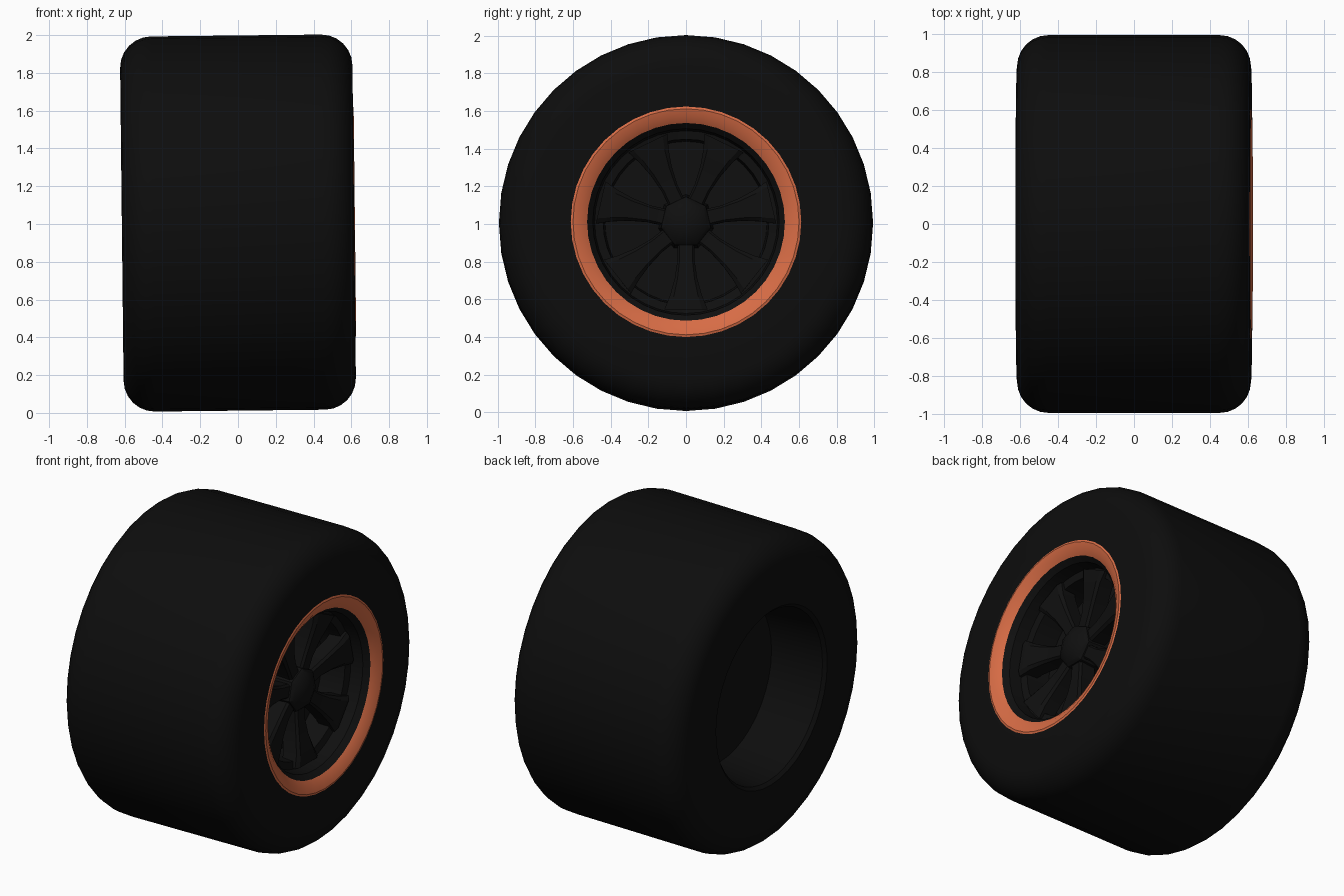
import bpy, bmesh, math
from mathutils import Matrix

if "Cube" in bpy.data.objects:
    bpy.data.objects.remove(bpy.data.objects["Cube"])

CENTRE_Z = 1.005
# slight camber: the top of the wheel leans to -x
PLACE = Matrix.Translation((0, 0, CENTRE_Z)) @ Matrix.Rotation(-0.011, 4, 'Y')


def material(name, colour):
    m = bpy.data.materials.new(name)
    m.diffuse_color = (*colour, 1)
    m.use_nodes = True
    m.node_tree.nodes["Principled BSDF"].inputs["Base Color"].default_value = m.diffuse_color
    return m


RUBBER = material("rubber_black", (0.004, 0.004, 0.004))
METAL = material("rim_black", (0.005, 0.005, 0.005))
ORANGE = material("ring_orange", (0.68, 0.15, 0.06))


def finish(name, bm, mat, angle=35):
    bmesh.ops.remove_doubles(bm, verts=bm.verts, dist=1e-5)
    bmesh.ops.recalc_face_normals(bm, faces=bm.faces)
    me = bpy.data.meshes.new(name)
    bm.to_mesh(me)
    bm.free()
    me.materials.append(mat)
    ob = bpy.data.objects.new(name, me)
    bpy.context.collection.objects.link(ob)
    ob.matrix_world = PLACE
    bpy.ops.object.select_all(action='DESELECT')
    ob.select_set(True)
    bpy.context.view_layer.objects.active = ob
    bpy.ops.object.shade_smooth_by_angle(angle=math.radians(angle))
    return ob


def lathe(name, profile, mat, n=40, closed=False):
    """Spin (x, radius) points around the x axis."""
    bm = bmesh.new()
    rings = []
    for i in range(n):
        a = 2 * math.pi * i / n
        rings.append([bm.verts.new((x, r * math.sin(a), r * math.cos(a)))
                      for x, r in profile])
    m = len(profile)
    for i in range(n):
        p, q = rings[i], rings[(i + 1) % n]
        for j in range(m if closed else m - 1):
            k = (j + 1) % m
            bm.faces.new((p[j], p[k], q[k], q[j]))
    bmesh.ops.dissolve_degenerate(bm, dist=1e-6, edges=bm.edges)
    return finish(name, bm, mat)


# tyre: rounded shoulders, flat walls, open bore at the back
W, R, C = 0.615, 0.993, 0.165
right = [(W - C + C * math.sin(t), R - C + C * math.cos(t))
         for t in (math.pi / 2 * i / 6 for i in range(7))]
left = [(-x, r) for x, r in reversed(right)]
tyre = [(-0.25, 0.52), (-W + 0.02, 0.55), (-W, 0.57)] + left + right + [(W, 0.61)]
lathe("tyre", tyre, RUBBER)

# coloured ring, dished towards the hub
lathe("coloured_ring", [(W, 0.612), (W + 0.004, 0.6), (W - 0.008, 0.56),
                        (W - 0.032, 0.525)], ORANGE)

# rim barrel with its stepped lip and dished floor
lathe("rim_barrel", [(W - 0.032, 0.525), (0.55, 0.495), (0.47, 0.485), (0.46, 0.44),
                     (0.30, 0.43), (0.29, 0.0)], METAL)

# plate closing the bore at the back
lathe("back_plate", [(-0.25, 0.52), (-0.25, 0.0)], METAL)

# seven-sided hub with a domed cap
lathe("hub", [(0.29, 0.15), (0.46, 0.135), (0.48, 0.115), (0.505, 0.06), (0.51, 0.0)],
      METAL, n=7)

# seven flared spokes, drawn as half outlines (radius, half width, front x)
SPOKE = [(0.09, 0.045, 0.45), (0.2, 0.045, 0.455), (0.3, 0.06, 0.47),
         (0.39, 0.085, 0.49), (0.465, 0.115, 0.50)]
bm = bmesh.new()
for s in range(7):
    rot = Matrix.Rotation(math.pi + s * 2 * math.pi / 7, 4, 'X')
    sections = []
    for r, w, x in SPOKE:
        pts = [(x - 0.11, -w, r), (x - 0.015, -w, r), (x, -w * 0.75, r),
               (x, w * 0.75, r), (x - 0.015, w, r), (x - 0.11, w, r)]
        sections.append([bm.verts.new(rot @ Matrix.Translation(p).to_translation())
                         for p in pts])
    for a, b in zip(sections, sections[1:]):
        for j in range(6):
            k = (j + 1) % 6
            bm.faces.new((a[j], a[k], b[k], b[j]))
    bm.faces.new(sections[0])
    bm.faces.new(sections[-1])
finish("spokes", bm, METAL, 25)
